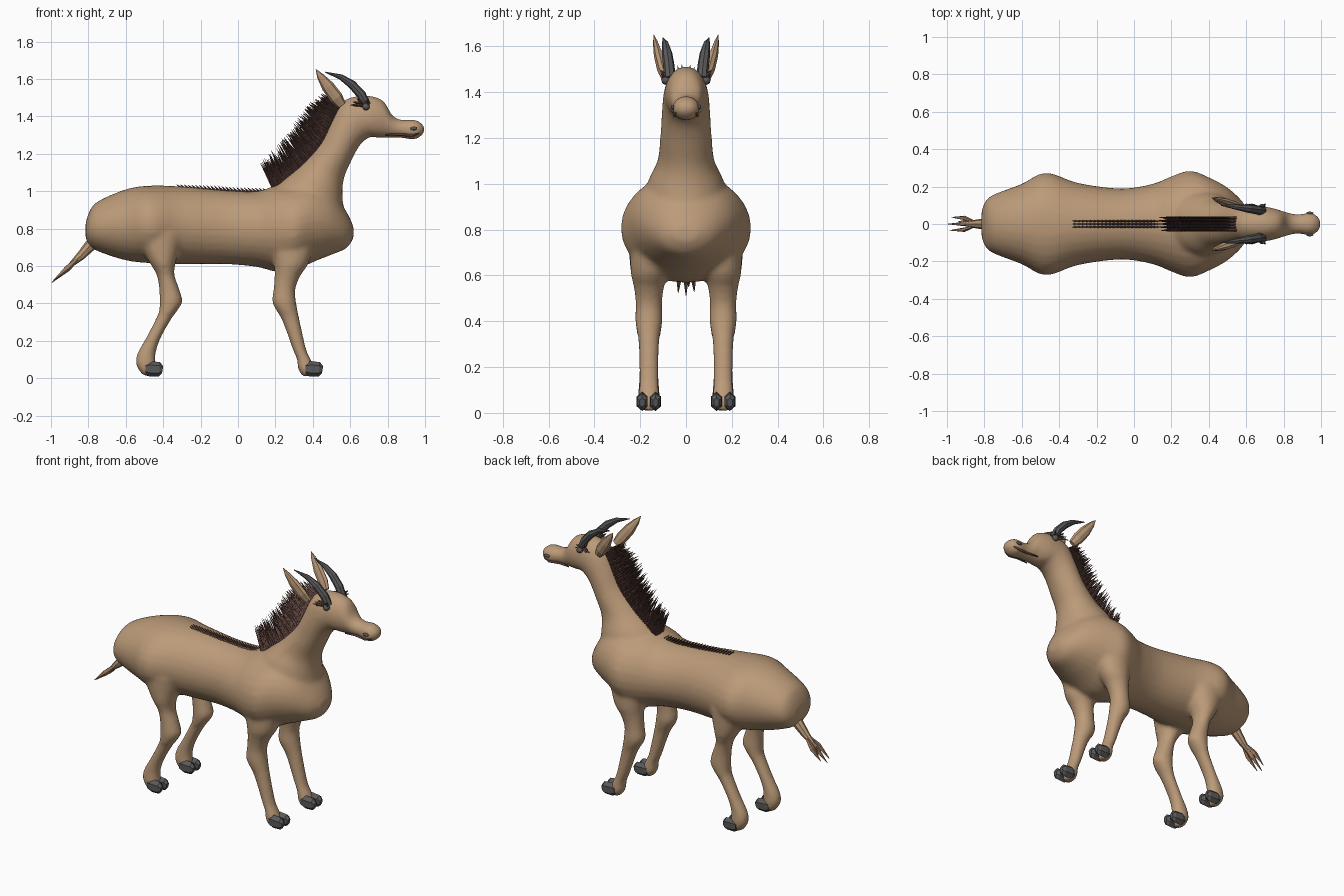
import bpy, bmesh, math, random
from mathutils import Vector

random.seed(4)
cube = bpy.data.objects.get("Cube")
if cube:
    bpy.data.objects.remove(cube, do_unlink=True)


def material(name, rgb):
    m = bpy.data.materials.new(name)
    m.use_nodes = True
    m.diffuse_color = (*rgb, 1)
    bsdf = next(n for n in m.node_tree.nodes if n.type == 'BSDF_PRINCIPLED')
    bsdf.inputs["Base Color"].default_value = (*rgb, 1)
    return m


TAN = material("tan hide", (0.50, 0.325, 0.19))
BROWN = material("dark brown hair", (0.11, 0.055, 0.045))
GREY = material("grey horn", (0.1, 0.1, 0.1))
STRAND = material("tail hair", (0.34, 0.2, 0.12))


def finish(name, bm, mat, smooth=True):
    bmesh.ops.recalc_face_normals(bm, faces=bm.faces)
    me = bpy.data.meshes.new(name)
    bm.to_mesh(me)
    bm.free()
    me.materials.append(mat)
    for p in me.polygons:
        p.use_smooth = smooth
    ob = bpy.data.objects.new(name, me)
    bpy.context.scene.collection.objects.link(ob)
    return ob


def smooth_stations(st, steps=4):
    """Catmull-Rom through a list of number tuples."""
    out = []
    for i in range(len(st) - 1):
        p0, p1, p2, p3 = (st[max(0, min(len(st) - 1, j))] for j in range(i - 1, i + 3))
        for k in range(steps):
            t = k / steps
            out.append([b + 0.5 * t * (c - a + t * (2*a - 5*b + 4*c - d + t * (3*(b - c) + d - a)))
                        for a, b, c, d in zip(p0, p1, p2, p3)])
    return out + [st[-1]]


def skin(bm, rings):
    """Bridge rings of points and cap both ends."""
    vs = [[bm.verts.new(p) for p in r] for r in rings]
    n = len(vs[0])
    for a, b in zip(vs, vs[1:]):
        for i in range(n):
            bm.faces.new((a[i], a[(i + 1) % n], b[(i + 1) % n], b[i]))
    bm.faces.new(vs[0])
    bm.faces.new(vs[-1])


def loft(bm, stations, y=0, n=28):
    """Ellipse per station: (x1, z1) to (x2, z2) in profile, half width w."""
    rings = []
    for x1, z1, x2, z2, w in smooth_stations(stations):
        ring = []
        for i in range(n):
            a = math.tau * i / n
            c, s = (1 + math.cos(a)) / 2, math.sin(a)
            ring.append((x2 + (x1 - x2) * c, y + w * s, z2 + (z1 - z2) * c))
        rings.append(ring)
    skin(bm, rings)


def tube(bm, points, n=6, flat=1.0):
    """Tapered tube through (x, y, z, radius); flat squashes it across y."""
    rings = []
    for k, p in enumerate(points):
        d = Vector(points[min(k + 1, len(points) - 1)][:3]) - Vector(points[max(k - 1, 0)][:3])
        u = d.cross(Vector((0, 1, 0))).normalized()
        v = d.cross(u).normalized()
        rings.append([Vector(p[:3]) + p[3] * (u * math.cos(math.tau * i / n)
                      + v * flat * math.sin(math.tau * i / n)) for i in range(n)])
    skin(bm, rings)


def spike(bm, root, tip, r):
    tube(bm, [(*root, r), (*tip, r * 0.08)], 4)


# Body: trunk, neck with head, and legs fused into one skin
trunk = [(-.815, .83, -.815, .75, .07), (-.795, .89, -.79, .705, .125), (-.75, .945, -.74, .675, .16),
         (-.60, 1.01, -.6, .63, .215), (-.47, 1.03, -.47, .615, .275), (-.3, 1.025, -.3, .61, .22),
         (-.07, 1.005, -.07, .61, .19), (.1, 1.0, .1, .595, .215), (.2, 1.03, .2, .57, .255),
         (.3, 1.04, .3, .575, .285), (.4, 1.05, .4, .62, .25), (.5, 1.0, .5, .66, .195),
         (.58, .89, .58, .695, .12), (.618, .81, .618, .75, .05)]
neck_and_head = [(.12, .95, .58, .80, .2), (.24, 1.06, .56, .96, .165), (.33, 1.135, .565, 1.06, .125),
                 (.435, 1.25, .60, 1.15, .113), (.495, 1.37, .655, 1.25, .106), (.54, 1.46, .71, 1.29, .1),
                 (.60, 1.50, .745, 1.285, .095), (.69, 1.512, .77, 1.285, .088), (.775, 1.485, .80, 1.285, .072),
                 (.825, 1.405, .835, 1.286, .06), (.875, 1.382, .875, 1.285, .052), (.94, 1.383, .94, 1.275, .06),
                 (.98, 1.365, .98, 1.295, .045), (.999, 1.34, .999, 1.32, .014)]
foreleg = [(.42, .78, .16, .78, .08), (.38, .62, .19, .62, .08), (.335, .55, .195, .55, .066),
           (.307, .476, .19, .476, .058), (.312, .40, .185, .40, .06), (.33, .31, .235, .31, .046),
           (.365, .155, .292, .155, .042), (.39, .1, .315, .1, .045), (.41, .05, .32, .05, .048),
           (.40, .01, .345, .01, .032)]
hindleg = [(-.29, .78, -.56, .78, .09), (-.33, .63, -.48, .63, .082), (-.34, .555, -.436, .555, .062),
           (-.315, .48, -.422, .48, .057), (-.297, .41, -.42, .41, .06), (-.325, .36, -.422, .36, .055),
           (-.36, .31, -.443, .31, .046), (-.415, .21, -.495, .21, .042), (-.44, .13, -.54, .13, .044),
           (-.44, .06, -.545, .07, .048), (-.46, .01, -.51, .015, .032)]
bm = bmesh.new()
loft(bm, trunk)
loft(bm, neck_and_head)
for side in (-1, 1):
    loft(bm, foreleg, side * .162)
    loft(bm, hindleg, side * .162)
body = finish("body", bm, TAN)
rm = body.modifiers.new("fuse", 'REMESH')
rm.mode = 'VOXEL'
rm.voxel_size = 0.0125
rm.use_smooth_shade = True
sm = body.modifiers.new("soften", 'SMOOTH')
sm.factor = 0.5
sm.iterations = 8

# Paired parts
for side, label in ((-1, "near"), (1, "far")):
    # Cloven hooves
    for leg, hx in (("fore", .405), ("hind", -.45)):
        bm = bmesh.new()
        for toe in (-.029, .029):
            tube(bm, [(hx - .045, side * .162 + toe, .05, .03), (hx - .02, side * .162 + toe, .05, .042),
                      (hx + .03, side * .162 + toe, .048, .038), (hx + .047, side * .162 + toe, .045, .02)],
                 6, .68)
        finish(f"{label}_{leg}_hoof", bm, GREY, False)

    # Curved horn
    bm = bmesh.new()
    tube(bm, [(.685, side * .07, 1.46, .025), (.66, side * .075, 1.515, .025), (.61, side * .083, 1.57, .023),
              (.55, side * .09, 1.61, .015), (.465, side * .1, 1.637, .002)], 8)
    finish(label + "_horn", bm, GREY, False)

    # Ear
    bm = bmesh.new()
    tube(bm, [(.555, side * .09, 1.46, .025), (.525, side * .105, 1.50, .036), (.48, side * .12, 1.56, .034),
              (.44, side * .133, 1.615, .019), (.417, side * .14, 1.65, .002)], 8, .6)
    finish(label + "_ear", bm, TAN, False)

    # Eye with a tuft of hair around it
    bm = bmesh.new()
    bmesh.ops.create_icosphere(bm, subdivisions=2, radius=.02)
    bmesh.ops.translate(bm, verts=bm.verts, vec=(.685, side * .088, 1.452))
    finish(label + "_eye", bm, GREY)
    bm = bmesh.new()
    for dx, dz in ((-.075, -.005), (-.06, .012), (-.04, .03), (.025, .025), (.03, .005), (-.05, -.01)):
        spike(bm, (.675, side * .075, 1.465), (.675 + dx, side * .108, 1.465 + dz), .016)
    finish(label + "_eye_tuft", bm, BROWN, False)

    # Nostril and mouth line
    bm = bmesh.new()
    bmesh.ops.create_icosphere(bm, subdivisions=2, radius=.014)
    for v in bm.verts:
        v.co = (v.co.x * 1.4 + .94, v.co.y * .6 + side * .058, v.co.z * .7 + 1.335)
    finish(label + "_nostril", bm, GREY)
    bm = bmesh.new()
    tube(bm, [(.79, side * .05, 1.302, .004), (.86, side * .042, 1.303, .007),
              (.93, side * .048, 1.299, .008), (.968, side * .042, 1.31, .004)], 6)
    finish(label + "_mouth_line", bm, BROWN)

# Mane: rows of spikes along the crest of the neck
crest = smooth_stations([(.18, 1.03), (.33, 1.13), (.435, 1.25), (.495, 1.37), (.54, 1.46)], 14)
bm = bmesh.new()
for i, (x, z) in enumerate(crest):
    t = i / (len(crest) - 1)
    for row in range(-2, 3):
        y = row * .015
        size = (.10 + .07 * math.sin(math.pi * min(1, t * .9 + .12))) * random.uniform(.8, 1.08)
        ang = math.radians(112 + 38 * t + random.uniform(-8, 8))
        spike(bm, (x + .01, y, z - .012),
              (x + size * math.cos(ang), y * 1.2, z + size * math.sin(ang)), .01)
finish("mane", bm, BROWN, False)

# Short bristles along the spine
bm = bmesh.new()
for i in range(24):
    x = -.3 + i * .02
    z = 1.0 + .02 * max(0, -x)/.3
    for y in (-.014, 0, .014):
        spike(bm, (x, y, z - .008), (x - .028, y * 1.2, z + .024 - .008 * abs(i - 11) / 11), .009)
finish("spine_bristles", bm, BROWN, False)

# Tail with a split tuft
bm = bmesh.new()
tube(bm, [(-.73, 0, .76, .035), (-.79, 0, .71, .032), (-.84, 0, .655, .024), (-.90, 0, .60, .012)], 8)
finish("tail", bm, TAN, False)
bm = bmesh.new()
for y, x, z in ((-.034, -.985, .525), (0, -.995, .512), (.036, -.975, .53), (.012, -.94, .55)):
    tube(bm, [(-.85, y * .3, .645, .008), (-.91, y * .9, .59, .018), (x, y, z, .002)], 5, .7)
finish("tail_tuft", bm, STRAND, False)
